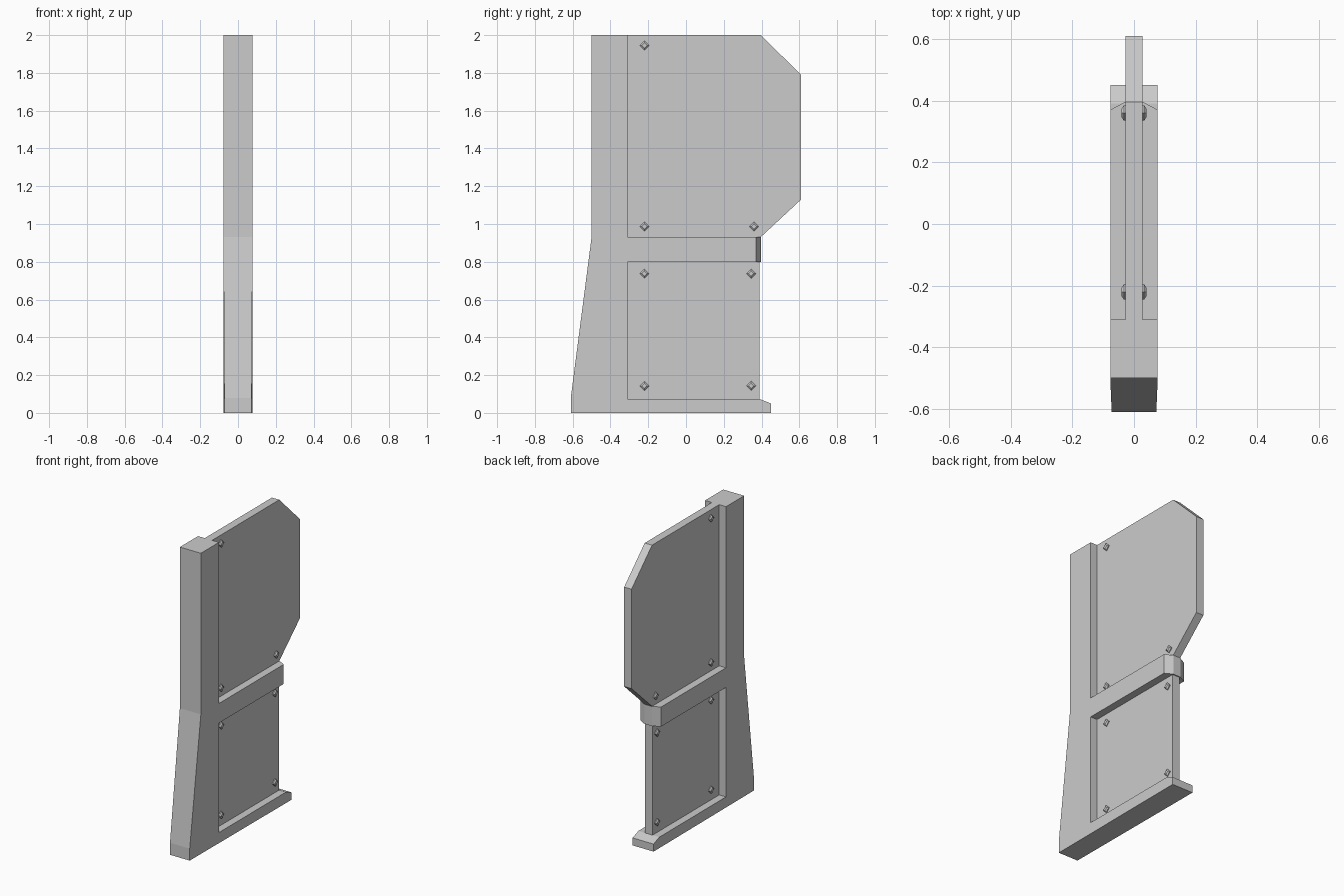
import bpy
import bmesh
from mathutils import Vector

cube = bpy.data.objects.get("Cube")
if cube:
    bpy.data.objects.remove(cube, do_unlink=True)

grey = bpy.data.materials.new("plain grey")
grey.use_nodes = True
grey.diffuse_color = (0.6, 0.6, 0.6, 1)
grey.node_tree.nodes["Principled BSDF"].inputs["Base Color"].default_value = (0.6, 0.6, 0.6, 1)

FRAME = 0.077   # half thickness of the frame
PANEL = 0.027   # half thickness of the panels


def finish(name, bm):
    bmesh.ops.recalc_face_normals(bm, faces=bm.faces)
    mesh = bpy.data.meshes.new(name)
    bm.to_mesh(mesh)
    bm.free()
    mesh.materials.append(grey)
    obj = bpy.data.objects.new(name, mesh)
    bpy.context.collection.objects.link(obj)
    return obj


def extrude(points, depth):
    """Close an outline into a solid along the depth vector."""
    bm = bmesh.new()
    face = bm.faces.new([bm.verts.new(p) for p in points])
    result = bmesh.ops.extrude_face_region(bm, geom=[face], use_keep_orig=True)
    moved = [v for v in result["geom"] if isinstance(v, bmesh.types.BMVert)]
    bmesh.ops.translate(bm, verts=moved, vec=depth)
    return bm


def side_plate(profile, half):
    """Solid from a (y, z) profile, centred on x."""
    return extrude([(-half, y, z) for y, z in profile], Vector((2 * half, 0, 0)))


# Frame: post with flared foot, base and crossbar in one outline
bm = side_plate([(-.61, 0), (.45, 0), (.45, .05), (.39, .073), (-.31, .073),
                 (-.31, .80), (.37, .80), (.37, .93), (-.31, .93), (-.31, 2),
                 (-.5, 2), (-.5, .93), (-.61, .08)], FRAME)
for v in bm.verts:
    if v.co.y < -.6:        # the foot narrows slightly at the front
        v.co.x *= .94
finish("frame", bm)

# Chamfered rear end of the crossbar
nose = [(-FRAME, .37), (FRAME, .37), (PANEL, .397), (-PANEL, .397)]
finish("crossbar_end", extrude([(x, y, .80) for x, y in nose], Vector((0, 0, .13))))

# Thin panels
finish("upper_panel", side_plate([(-.31, .93), (.395, .93), (.61, 1.13),
                                  (.61, 1.79), (.395, 2), (-.31, 2)], PANEL))
finish("lower_panel", side_plate([(-.31, .073), (.39, .073),
                                  (.39, .80), (-.31, .80)], PANEL))

# Diamond studs on both faces of the panels
studs = [(-.22, 1.945), (-.22, .987), (.36, .987),
         (-.22, .737), (.345, .737), (-.22, .143), (.345, .143)]


def diamond(bm, x, y, z, r):
    return [bm.verts.new((x, y + a * r, z + b * r))
            for a, b in ((1, 0), (0, 1), (-1, 0), (0, -1))]


bm = bmesh.new()
for side in (-1, 1):
    for y, z in studs:
        rings = [diamond(bm, side * x, y, z, r)
                 for x, r in ((PANEL - .004, .025), (.033, .025), (.040, .014))]
        for low, high in zip(rings, rings[1:]):
            for i in range(4):
                j = (i + 1) % 4
                bm.faces.new((low[i], low[j], high[j], high[i]))
        bm.faces.new(rings[0])
        bm.faces.new(rings[-1])
finish("panel_studs", bm)
